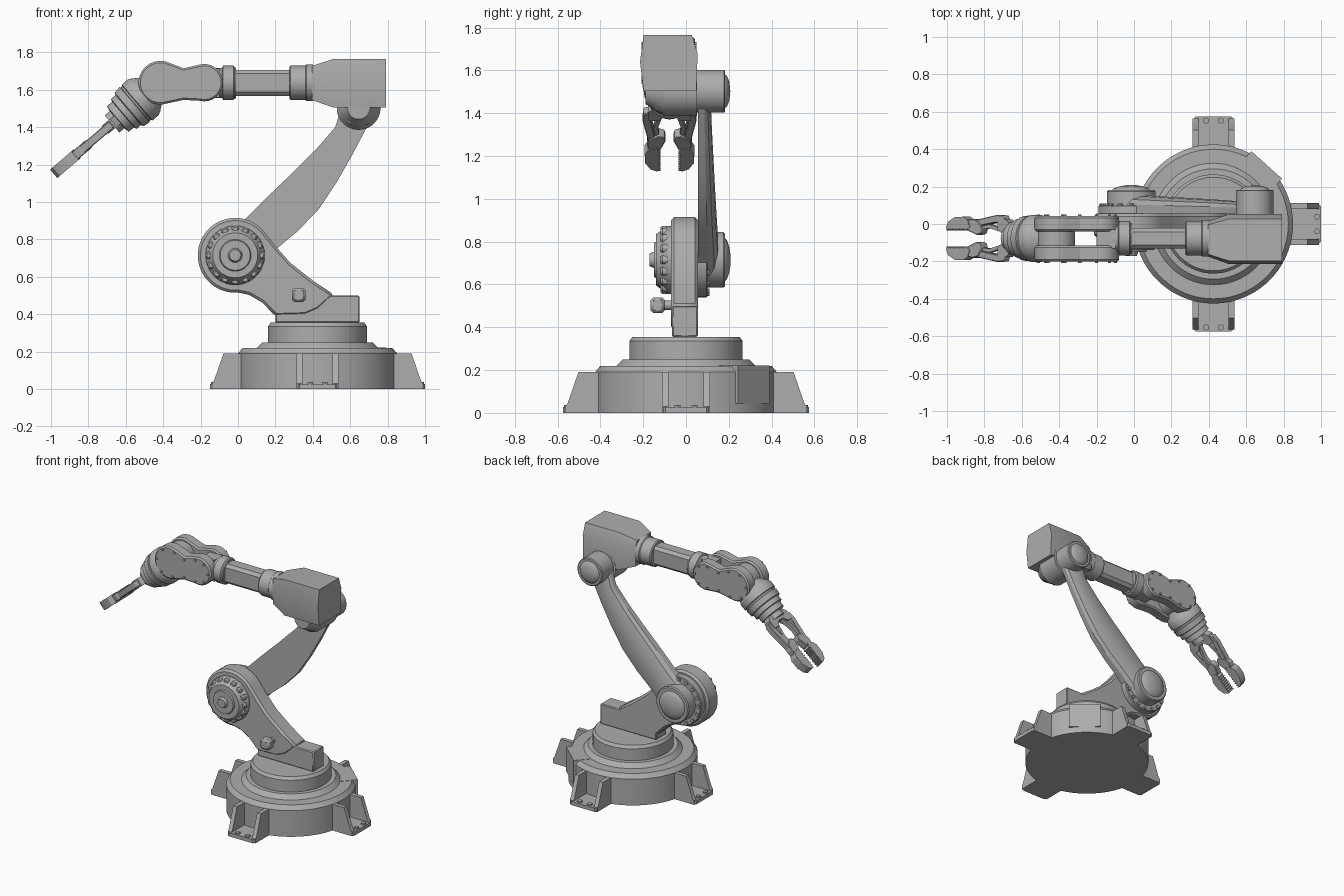
import bpy, bmesh
from math import sin, cos, pi, radians
from mathutils import Matrix, Vector

cube = bpy.data.objects.get("Cube")
if cube:
    bpy.data.objects.remove(cube, do_unlink=True)

grey = bpy.data.materials.new("machine grey")
grey.use_nodes = True
COLOUR = (0.42, 0.42, 0.42, 1)
grey.diffuse_color = COLOUR
for node in grey.node_tree.nodes:
    if node.type == 'BSDF_PRINCIPLED':
        node.inputs["Base Color"].default_value = COLOUR
        node.inputs["Roughness"].default_value = 0.6

X, Y, Z = Vector((1, 0, 0)), Vector((0, 1, 0)), Vector((0, 0, 1))


def frame(origin, a, b, c):
    """Matrix whose columns are the three given axes, placed at origin."""
    m = Matrix((a, b, c)).transposed().to_4x4()
    m.translation = Vector(origin)
    return m


def front(x=0, z=0):
    """Draw in the x-z plane, depth along y."""
    return frame((x, 0, z), X, Z, Y)


def loft(name, rings, frames=(Matrix(),), bevel=0):
    """Skin through rings of equal length and cap both ends, once per frame."""
    bm = bmesh.new()
    for m in frames:
        loops = [[bm.verts.new(m @ Vector(p)) for p in ring] for ring in rings]
        n = len(rings[0])
        for lo, hi in zip(loops, loops[1:]):
            for i in range(n):
                j = (i + 1) % n
                bm.faces.new((lo[i], lo[j], hi[j], hi[i]))
        bm.faces.new(loops[0][::-1])
        bm.faces.new(loops[-1])
    bmesh.ops.recalc_face_normals(bm, faces=bm.faces)
    for f in bm.faces:
        f.smooth = True
    for e in bm.edges:
        e.smooth = e.calc_face_angle(0) < radians(28)
    mesh = bpy.data.meshes.new(name)
    bm.to_mesh(mesh)
    bm.free()
    mesh.materials.append(grey)
    ob = bpy.data.objects.new(name, mesh)
    bpy.context.scene.collection.objects.link(ob)
    if bevel:
        mod = ob.modifiers.new("edge_bevel", 'BEVEL')
        mod.width, mod.segments = bevel, 1
        mod.limit_method, mod.angle_limit = 'ANGLE', radians(35)
    return ob


def arc(cx, cy, r, a0, a1, n):
    angles = [radians(a0 + (a1 - a0) * i / n) for i in range(n + 1)]
    return [(cx + r * cos(a), cy + r * sin(a)) for a in angles]


def lathe(name, profile, frames=(Matrix(),), sides=64):
    rings = [[(x, y, h) for x, y in arc(0, 0, r, 0, 360, sides)[:-1]] for r, h in profile]
    return loft(name, rings, frames)


def prism(name, poly, h0, h1, frames=(Matrix(),), bevel=0):
    return loft(name, [[(x, y, h) for x, y in poly] for h in (h0, h1)], frames, bevel)


def rect(x0, x1, y0, y1):
    return [(x0, y0), (x1, y0), (x1, y1), (x0, y1)]


def moved(m, points):
    return [m @ Matrix.Translation((x, y, 0)) for x, y in points]


# Round base with stepped turntable
base = Matrix.Translation((0.425, 0, 0))
lathe("base", [(.425, 0), (.425, .19), (.40, .22), (.325, .22), (.295, .25),
               (.265, .25), (.265, .335), (.25, .355)], [base], 80)
turn = [base @ Matrix.Rotation(radians(48), 4, 'Z')]
prism("base_connector", rect(.30, .425, -.11, .11), .045, .222, turn)

# Four feet: two gussets, a floor plate and bolts each
quarters = [base @ Matrix.Rotation(k * pi / 2, 4, 'Z') for k in range(4)]
gusset = [(.38, 0), (.565, 0), (.565, .03), (.553, .045), (.503, .19), (.38, .19)]
for side, s in (("left", 1), ("right", -1)):
    walls = [q @ frame((0, s * .096, 0), X, Z, Y) for q in quarters]
    prism("foot_gussets_" + side, gusset, -.015, .015, walls)
floor = [(.38, -.11), (.56, -.11), (.575, -.095), (.575, .095), (.56, .11), (.38, .11)]
prism("foot_plates", floor, 0, .027, quarters)
foot_bolts = [m for q in quarters for m in moved(q, [(.553, -.04), (.553, .04)])]
lathe("foot_bolts", [(.017, .02), (.017, .038)], foot_bolts, 6)

# Shoulder bracket
prism("shoulder_block", rect(.2, .65, .355, .5), -.065, .055, [front()], .006)
bracket = arc(-.015, .715, .2, 38, 275, 36) + [
    (.06, .503), (.13, .462), (.2, .39), (.36, .395), (.43, .425), (.515, .503),
    (.4, .58), (.28, .675), (.2, .765)]
prism("shoulder_bracket", bracket, -.07, .055, [front()], .014)
shoulder = front(-.015, .715)
knob = [front(.325, .503)]
lathe("knob_stem", [(.022, -.06), (.022, -.12)], knob, 16)
prism("knob", rect(-.037, .037, -.037, .037), -.165, -.1, knob, .012)

# Front and back shoulder caps, with bolt circles
lathe("shoulder_front_cap", [(.158, -.05), (.158, -.085), (.12, -.14), (.085, -.14),
                             (.08, -.15), (.038, -.15), (.03, -.17), (.012, -.17)], [shoulder])
circle = arc(0, 0, 1, 0, 360, 16)[:-1]
lathe("shoulder_front_lugs", [(.021, -.06), (.021, -.11), (.013, -.12)],
      moved(shoulder, [(x * .138, y * .138) for x, y in circle]), 12)
lathe("shoulder_back_ring", [(.175, .05), (.175, .095), (.17, .1)], [shoulder])
lathe("shoulder_back_bolts", [(.013, .09), (.013, .11)],
      moved(shoulder, [(x * .157, y * .157) for x, y in circle]), 10)
lathe("shoulder_back_cap", [(.13, .09), (.13, .175), (.123, .182), (.1, .182), (.09, .192),
                            (.06, .202), (.03, .207), (.002, .209)], [shoulder])

# Upper arm: curved, tapering beam with a rounded outer side
edges = [((-.11, .78), (.08, .62)), ((.04, .91), (.2, .745)), ((.16, 1.03), (.32, .845)),
         ((.29, 1.155), (.435, .965)), ((.42, 1.285), (.53, 1.11)),
         ((.52, 1.4), (.61, 1.25)), ((.56, 1.53), (.72, 1.46))]
section = [(0, 0), (1, 0), (1, .5), (.93, .78), (.75, .96), (.5, 1), (.25, .96), (.07, .78), (0, .5)]
rings = []
for i, (l, r) in enumerate(edges):
    l, r = Vector(l), Vector(r)
    depth = .1 - .007 * i
    rings.append([(*l.lerp(r, u), .056 + depth * v) for u, v in section])
loft("upper_arm", rings, [front()])

# Elbow: back cap, lower lug and housing
elbow = front(.645, 1.503)
lathe("elbow_cap", [(.1, .04), (.1, .178), (.094, .183), (.078, .183), (.07, .192),
                    (.045, .202), (.002, .207)], [elbow])
lathe("elbow_lug", [(.117, .052), (.117, -.1), (.06, -.19)], [elbow])
prism("elbow_pad", rect(-.06, .058, -.09, .02), -.15, 0, [elbow], .01)
shell = [(-.12, .125), (.105, .125), (.132, .04), (.127, -.135), (-.12, -.135), (-.137, 0)]
loft("elbow_housing", [[(y * k, z * k, x) for y, z in shell]
                       for x, k in ((.395, .7), (.51, 1), (.79, 1))],
     [frame((0, -.078, 1.64), Y, Z, X)])

# Forearm: faceted shaft between two collars
forearm = [frame((0, -.077, 1.637), Y, Z, X)]
shaft = [(-.055, -.05), (-.035, -.07), (.035, -.07), (.055, -.05),
         (.055, .05), (.035, .07), (-.035, .07), (-.055, .05)]
prism("forearm_shaft", shaft, -.05, .3, forearm)
lathe("forearm_rear_collar", [(.086, .275), (.092, .282), (.092, .36), (.098, .365),
                              (.098, .4)], forearm)
lathe("forearm_front_collar", [(.08, -.12), (.08, -.085), (.092, -.08), (.092, -.025),
                               (.083, -.018), (.083, -.01)], forearm)

# Wrist link: two waisted side plates joined at the rear, bolted along the rim
def bean(inset=0, n=16):
    return (arc(-.415, 1.638, .117 - inset, 62, 290, n) + [(-.29, 1.546 + inset)]
            + arc(-.18, 1.638, .1 - inset, -105, 105, n) + [(-.29, 1.715 - inset)])


for side, y0, y1 in (("front", -.2, -.115), ("back", -.04, .042)):
    prism("wrist_plate_" + side, bean(), y0, y1, [front()], .01)
    face = y0 if side == "front" else y1
    lathe("wrist_bolts_" + side, [(.009, face - .008), (.009, face + .008)],
          moved(front(), bean(.02, 4)), 8)
prism("wrist_bridge", rect(-.2, -.1, 1.56, 1.715), -.13, -.03, [front()])
wrist = front(-.415, 1.638)
lathe("wrist_pivot", [(.1, -.12), (.1, -.03)], [wrist])

# Tool axis slopes down and away from the wrist
slope = radians(40.5)
out = Vector((-cos(slope), 0, -sin(slope)))
up = Vector((-sin(slope), 0, cos(slope)))
centre = (-.415, -.077, 1.638)
lathe("wrist_rotor", [(.08, .05), (.1, .08), (.116, .1), (.126, .12), (.126, .163),
                      (.118, .167), (.118, .177), (.123, .181), (.119, .22), (.105, .225),
                      (.105, .258), (.09, .262), (.09, .3), (.06, .304), (.06, .34)],
      [frame(centre, Y, up, out)])

# Gripper: palm, then mirrored link, knuckle and toothed jaw
left, right = frame(centre, out, Y, up), frame(centre, out, -Y, up)
both = [left, right]
prism("gripper_palm", [(.29, -.06), (.33, -.1), (.39, -.1), (.39, -.05), (.36, -.025),
                       (.36, .025), (.39, .05), (.39, .1), (.33, .1), (.29, .06)],
      -.028, .028, [left])
prism("gripper_links", [(.335, .085), (.35, .122), (.4, .126), (.5, .108), (.58, .095),
                        (.58, .06), (.5, .07), (.41, .085)], -.022, .022, both, .004)
prism("gripper_inner_links", [(.36, .03), (.36, .05), (.46, .075), (.54, .06), (.53, .045),
                              (.46, .055)], -.016, .016, both)
prism("gripper_knuckles", [(.5, .05), (.51, .025), (.54, .018), (.57, .03), (.6, .04),
                           (.61, .095), (.57, .105), (.53, .095)], -.026, .026, both, .004)
teeth = [(.745 - .008 * i, .042 + .012 * (i % 2)) for i in range(17)]
jaw = [(.585, .06), (.6, .1), (.63, .116), (.69, .114), (.735, .09), (.75, .06)]
prism("gripper_jaws", jaw + teeth, -.03, .03, both)
